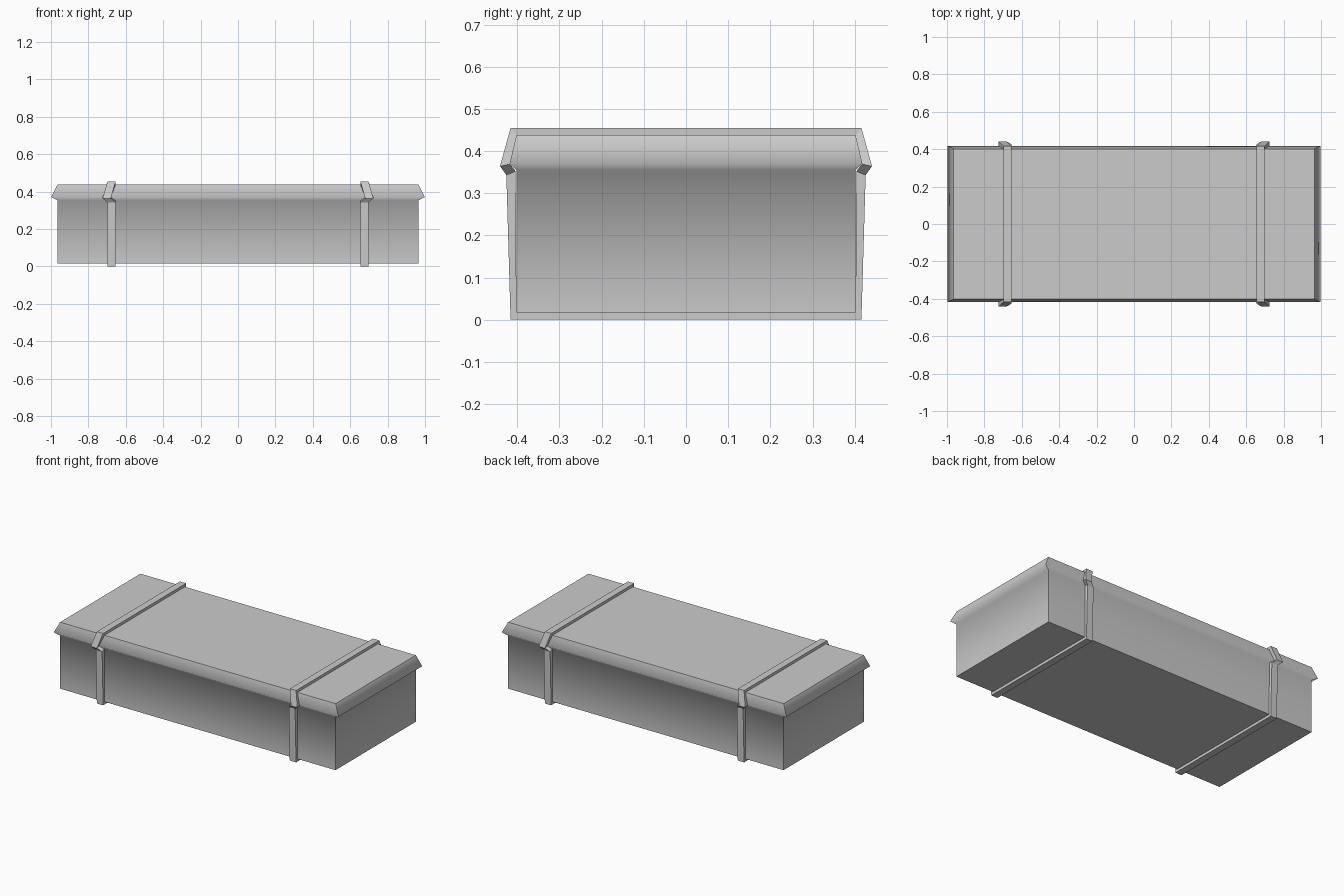
import bpy
import bmesh

if "Cube" in bpy.data.objects:
    bpy.data.objects.remove(bpy.data.objects["Cube"])


def finish(name, bm):
    bmesh.ops.recalc_face_normals(bm, faces=bm.faces)
    mesh = bpy.data.meshes.new(name)
    bm.to_mesh(mesh)
    bm.free()
    obj = bpy.data.objects.new(name, mesh)
    bpy.context.collection.objects.link(obj)
    return obj


# Box with flared lid: stacked rectangles (half x, half y, z)
levels = [(0.965, 0.402, 0.017), (0.965, 0.402, 0.354),
          (0.998, 0.418, 0.371), (0.965, 0.402, 0.438)]
bm = bmesh.new()
rings = [[bm.verts.new((sx * hx, sy * hy, z))
          for sx, sy in ((-1, -1), (1, -1), (1, 1), (-1, 1))]
         for hx, hy, z in levels]
sides = []
for low, high in zip(rings, rings[1:]):
    for i in range(4):
        j = (i + 1) % 4
        sides.append(bm.faces.new((low[i], low[j], high[j], high[i])))
bm.faces.new(rings[0][::-1])
bm.faces.new(rings[-1])
# Smooth the flare, keep corners, base and top edges sharp
soft = {frozenset((r[i], r[(i + 1) % 4])) for r in rings[1:3] for i in range(4)}
for f in sides:
    f.smooth = True
for e in bm.edges:
    e.smooth = frozenset(e.verts) in soft
finish("box_with_lid", bm)

# Strap section path: inner (y, z), outer (y, z), outward shift in x at the flare
half = [((0.402, 0.017), (0.416, 0.0), 0.0),
        ((0.404, 0.352), (0.426, 0.343), 0.0),
        ((0.417, 0.369), (0.441, 0.364), 0.026),
        ((0.402, 0.438), (0.416, 0.455), 0.0)]


def strap(name, side):
    path = [(1, p) for p in half] + [(-1, p) for p in reversed(half)]
    bm = bmesh.new()
    loops = []
    for s, (inner, outer, dx) in path:
        loops.append([bm.verts.new((side * (x + dx), s * y, z))
                      for x, (y, z) in ((0.654, inner), (0.698, inner),
                                        (0.698, outer), (0.654, outer))])
    for k, a in enumerate(loops):
        b = loops[(k + 1) % len(loops)]
        for i in range(4):
            j = (i + 1) % 4
            bm.faces.new((a[i], a[j], b[j], b[i]))
    finish(name, bm)


strap("left_strap", -1)
strap("right_strap", 1)
